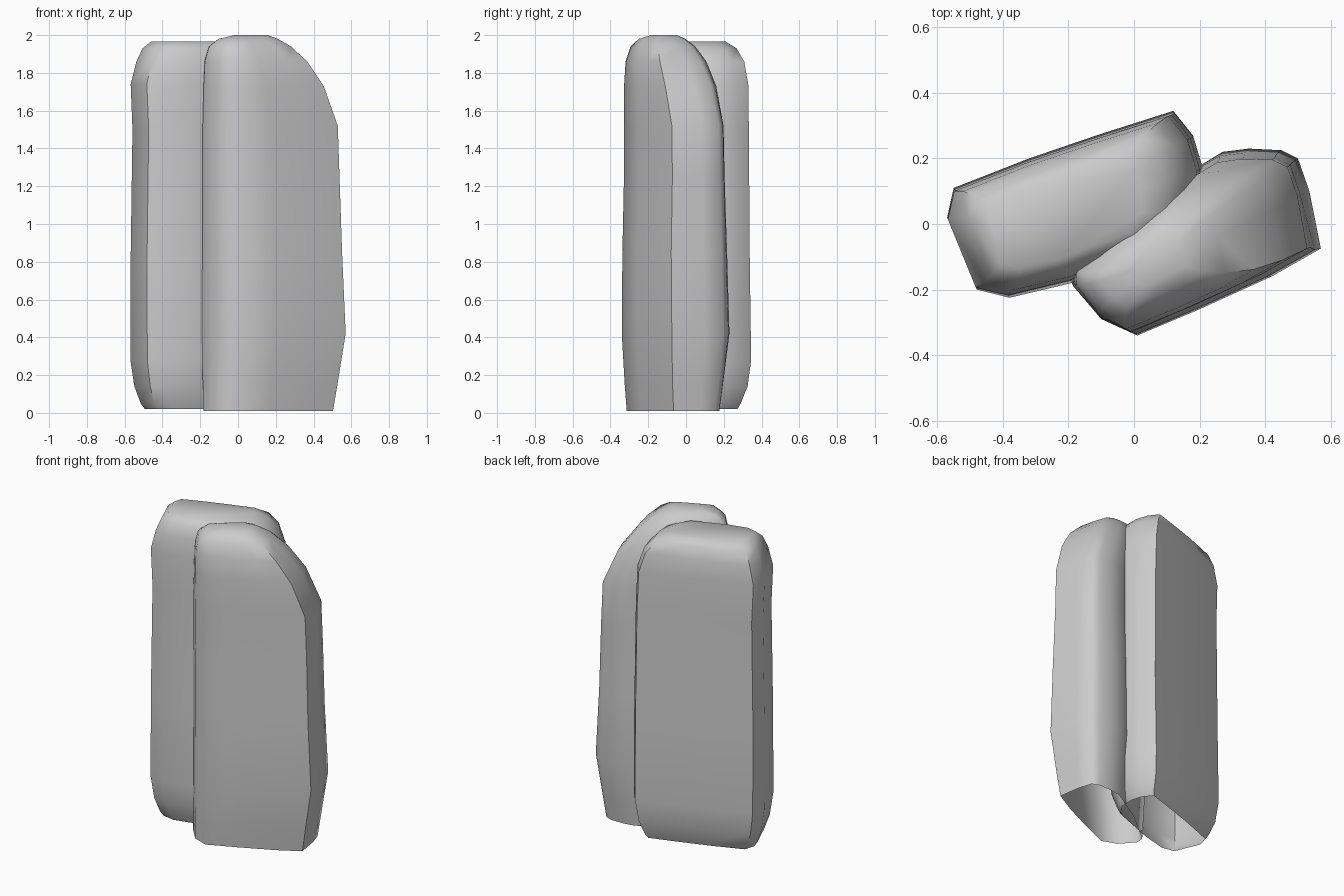
import bpy, bmesh, math
from mathutils import Vector

if "Cube" in bpy.data.objects:
    bpy.data.objects.remove(bpy.data.objects["Cube"])


def loft_slab(name, outline, angle, sections):
    """Loft a plan outline upward; each section is (z, left trim, right trim, thickness)."""
    u = Vector((math.cos(angle), math.sin(angle)))
    v = Vector((-u.y, u.x))
    pts = [(Vector(p).dot(u), Vector(p).dot(v)) for p in outline]
    us, vs = [p[0] for p in pts], [p[1] for p in pts]
    u0, u1, mid = min(us), max(us), (min(vs) + max(vs)) / 2
    bm = bmesh.new()
    rings = []
    for z, left, right, thick in sections:
        ring = []
        for a, b in pts:
            f = (a - u0) / (u1 - u0)
            w = u * (u0 + left + f * (u1 - u0 - left - right)) + v * (mid + (b - mid) * thick)
            ring.append(bm.verts.new((w.x, w.y, z)))
        rings.append(ring)
    n = len(outline)
    for lo, hi in zip(rings, rings[1:]):
        for i in range(n):
            j = (i + 1) % n
            bm.faces.new((lo[i], lo[j], hi[j], hi[i]))
    # closed top, open underside
    bm.faces.new(rings[-1])
    bmesh.ops.recalc_face_normals(bm, faces=bm.faces)
    mesh = bpy.data.meshes.new(name)
    bm.to_mesh(mesh)
    bm.free()
    obj = bpy.data.objects.new(name, mesh)
    bpy.context.collection.objects.link(obj)
    bpy.ops.object.select_all(action='DESELECT')
    obj.select_set(True)
    bpy.context.view_layer.objects.active = obj
    bpy.ops.object.shade_smooth_by_angle(angle=math.radians(50))
    return obj


# Back slab: flat top, softly rounded corners
loft_slab("back_slab",
          [(-0.57, 0.02), (-0.48, -0.20), (-0.38, -0.225), (-0.19, -0.18),
           (0.15, -0.05), (0.21, 0.05), (0.21, 0.17), (0.18, 0.27),
           (0.12, 0.345), (-0.10, 0.275), (-0.32, 0.20), (-0.55, 0.11)],
          math.radians(19),
          [(0.02, 0.07, 0.07, 0.72), (0.05, 0.05, 0.05, 0.78), (0.14, 0.02, 0.02, 0.93),
           (0.28, 0, 0, 1), (0.8, 0, 0, 0.96), (1.5, 0.01, 0.01, 0.95),
           (1.74, 0, 0.02, 0.95), (1.86, 0.03, 0.06, 0.9),
           (1.93, 0.06, 0.12, 0.78), (1.965, 0.10, 0.2, 0.6)])

# Front slab: right shoulder slopes away from the crown
loft_slab("front_slab",
          [(-0.19, -0.12), (-0.19, -0.18), (-0.10, -0.29), (0.01, -0.34),
           (0.20, -0.26), (0.42, -0.16), (0.57, -0.075), (0.535, 0.10),
           (0.50, 0.20), (0.45, 0.225), (0.35, 0.23), (0.27, 0.22),
           (0.18, 0.165), (0.03, 0.07)],
          math.radians(28),
          [(0.01, 0, 0.06, 0.8), (0.15, 0, 0.04, 0.88), (0.42, 0, 0, 1),
           (0.85, 0, 0.02, 0.97), (1.25, 0, 0.03, 0.91), (1.52, 0, 0.04, 0.9),
           (1.73, 0.005, 0.13, 0.88), (1.86, 0.01, 0.23, 0.8),
           (1.94, 0.03, 0.32, 0.64), (1.98, 0.08, 0.39, 0.46),
           (2.0, 0.17, 0.44, 0.25)])
